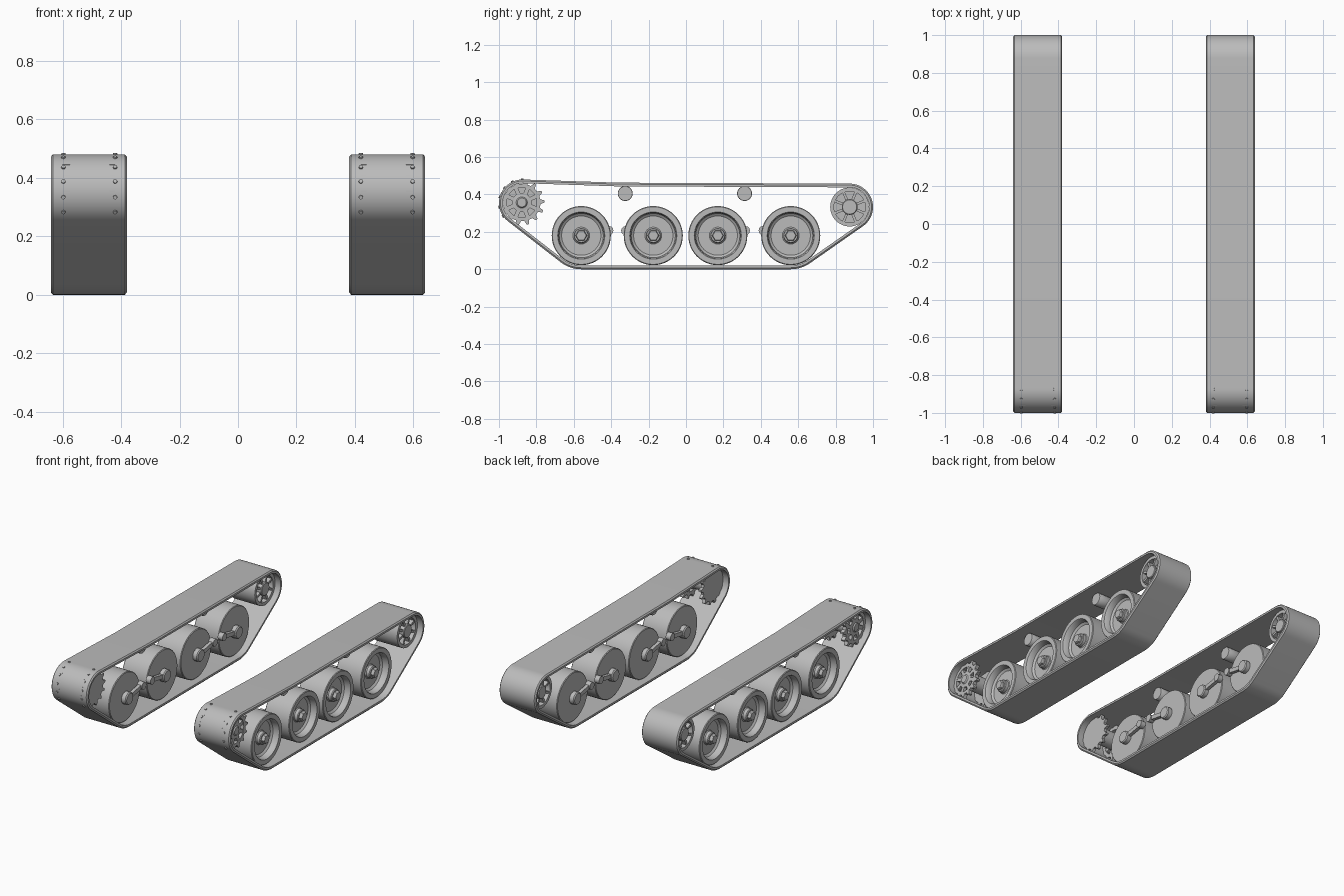
import bpy, bmesh, math
from mathutils import Matrix, Vector

if "Cube" in bpy.data.objects:
    bpy.data.objects.remove(bpy.data.objects["Cube"])

steel = bpy.data.materials.new("track_grey")
steel.diffuse_color = (0.5, 0.5, 0.5, 1)
steel.use_nodes = True
steel.node_tree.nodes["Principled BSDF"].inputs["Base Color"].default_value = steel.diffuse_color


def finish(name, bm, angle=35):
    """Turn a bmesh into a smooth-by-angle object mirrored to the other side."""
    bmesh.ops.recalc_face_normals(bm, faces=bm.faces)
    me = bpy.data.meshes.new(name)
    bm.to_mesh(me)
    bm.free()
    ob = bpy.data.objects.new(name, me)
    bpy.context.collection.objects.link(ob)
    me.materials.append(steel)
    bpy.ops.object.select_all(action='DESELECT')
    ob.select_set(True)
    bpy.context.view_layer.objects.active = ob
    bpy.ops.object.shade_smooth_by_angle(angle=math.radians(angle))
    ob.modifiers.new("other_side", 'MIRROR').use_axis[0] = True
    return ob


def loft(bm, rings, closed=False):
    """Skin a list of closed point rings; cap the ends or join them."""
    vs = [[bm.verts.new(p) for p in ring] for ring in rings]
    pairs = list(zip(vs, vs[1:])) + ([(vs[-1], vs[0])] if closed else [])
    for a, b in pairs:
        for i in range(len(a)):
            j = (i + 1) % len(a)
            bm.faces.new((a[i], a[j], b[j], b[i]))
    if not closed:
        bm.faces.new(vs[0])
        bm.faces.new(vs[-1])


def lathe(bm, y, z, profile, n=48, closed=False, teeth=0, tooth=0.0):
    """Revolve (radius, x) points about an x-parallel axis; outer radii may carry teeth."""
    outer = max(r for r, x in profile)
    rings = []
    for r, x in profile:
        ring = []
        for i in range(n):
            rr = r + (tooth if teeth and r == outer and i % (n // teeth) in (0, 1) else 0)
            a = 2 * math.pi * i / n
            ring.append((x, y + rr * math.cos(a), z + rr * math.sin(a)))
        rings.append(ring)
    loft(bm, rings, closed)


def box(bm, centre, size, rot=0.0):
    m = Matrix.Translation(centre) @ Matrix.Rotation(rot, 4, 'X') @ Matrix.Diagonal((*size, 1))
    bmesh.ops.create_cube(bm, size=1, matrix=m)


def spokes(bm, y, z, x0, x1, r0, r1, width, count):
    for k in range(count):
        a = 2 * math.pi * (k + 0.5) / count
        rm = (r0 + r1) / 2
        box(bm, ((x0 + x1) / 2, y + rm * math.cos(a), z + rm * math.sin(a)),
            (x1 - x0, r1 - r0, width), a)


FRONT, REAR = (-0.875, 0.355), (0.875, 0.333)
WHEELS = (-0.56, -0.175, 0.17, 0.56)
AXLE_Z = 0.18


# Track band: belt around four circles, with a slack point on the top run
def belt(offset):
    circles = [(*FRONT, 0.125 - offset), (-0.56, AXLE_Z, 0.18 - offset),
               (0.56, AXLE_Z, 0.18 - offset), (*REAR, 0.125 - offset),
               (-0.36, 0.463 - offset, 0.0)]
    normals = []
    for i, (y, z, r) in enumerate(circles):
        y2, z2, r2 = circles[(i + 1) % len(circles)]
        # the slack point is treated as part of the outer line
        d = math.hypot(y2 - y, z2 - z)
        normals.append(math.atan2(z2 - z, y2 - y) - math.acos((r - r2) / d))
    pts = []
    for i, (y, z, r) in enumerate(circles):
        if r == 0:
            pts.append((y, z))
            continue
        a, b = normals[i - 1], normals[i]
        sweep = (b - a) % (2 * math.pi)
        steps = 20 if i in (0, 3) else 8
        for k in range(steps + 1):
            t = a + sweep * k / steps
            pts.append((y + r * math.cos(t), z + r * math.sin(t)))
    return pts


bm = bmesh.new()
section = [(0.38, 0.008), (0.387, 0), (0.633, 0), (0.64, 0.008), (0.64, 0.02), (0.38, 0.02)]
loft(bm, [[(x, y, z) for y, z in belt(o)] for x, o in section], closed=True)
finish("track_band", bm)

# Small bolts around the front bend of the band
bm = bmesh.new()
for x in (0.42, 0.597):
    for k in range(6):
        a = math.radians(90 + 25 * k)
        out = Vector((0, math.cos(a), math.sin(a)))
        rot = out.to_track_quat('Z', 'X').to_matrix().to_4x4()
        pos = Vector((x, *FRONT)) + out * 0.125
        bmesh.ops.create_cone(bm, cap_ends=True, segments=8, radius1=0.008, radius2=0.007,
                              depth=0.01, matrix=Matrix.Translation(pos) @ rot)
finish("band_bolts", bm)

# Road wheels: flat inside, dished outside, with a hub and hexagonal cap
bm = bmesh.new()
for y in WHEELS:
    lathe(bm, y, AXLE_Z, [(0.154, 0.42), (0.158, 0.424), (0.158, 0.596), (0.154, 0.60),
                          (0.126, 0.60), (0.122, 0.595), (0.118, 0.56), (0.105, 0.55),
                          (0.045, 0.55), (0.04, 0.555), (0.04, 0.575), (0.036, 0.58)])
finish("road_wheels", bm)
bm = bmesh.new()
for y in WHEELS:
    lathe(bm, y, AXLE_Z, [(0.031, 0.57), (0.031, 0.595), (0.027, 0.60)], n=6)
finish("wheel_caps", bm, 20)

# Suspension arms on the inner side, each pair pointing at its partner
bm = bmesh.new()
for y, side in zip(WHEELS, (1, -1, 1, -1)):
    lathe(bm, y, AXLE_Z, [(0.04, 0.415), (0.04, 0.388), (0.034, 0.382)], n=16)
    ey, ez = y + side * 0.148, 0.207
    box(bm, (0.402, (y + ey) / 2, (AXLE_Z + ez) / 2), (0.022, 0.15, 0.026),
        math.atan2(ez - AXLE_Z, ey - y))
    lathe(bm, ey, ez, [(0.024, 0.418), (0.024, 0.384)], n=12)
finish("suspension_arms", bm)

# Return rollers under the top run
bm = bmesh.new()
for y in (-0.325, 0.313):
    lathe(bm, y, 0.405, [(0.038, 0.455), (0.04, 0.458), (0.04, 0.562), (0.038, 0.565)], n=32)
finish("return_rollers", bm)

# Front drive sprocket: toothed spoked plate outside, solid toothed plate inside
sy, sz = -0.878, 0.357
bm = bmesh.new()
lathe(bm, sy, sz, [(0.08, 0.575), (0.1, 0.575), (0.1, 0.60), (0.08, 0.60)],
      n=70, closed=True, teeth=14, tooth=0.022)
spokes(bm, sy, sz, 0.577, 0.598, 0.04, 0.085, 0.022, 8)
lathe(bm, sy, sz, [(0.052, 0.43), (0.052, 0.597), (0.03, 0.60), (0.024, 0.607)], n=32)
lathe(bm, sy, sz, [(0.1, 0.42), (0.1, 0.44)], n=70, teeth=14, tooth=0.022)
finish("drive_sprocket", bm)

# Rear idler: two spoked rims around a centre web
iy, iz = REAR
bm = bmesh.new()
lathe(bm, iy, iz, [(0.084, 0.42), (0.104, 0.42), (0.104, 0.60), (0.084, 0.60)], closed=True)
lathe(bm, iy, iz, [(0.086, 0.505), (0.086, 0.515)])
lathe(bm, iy, iz, [(0.038, 0.415), (0.042, 0.419), (0.042, 0.601), (0.038, 0.605)], n=32)
for x0, x1 in ((0.425, 0.506), (0.514, 0.595)):
    spokes(bm, iy, iz, x0, x1, 0.035, 0.09, 0.014, 8)
finish("rear_idler", bm)
